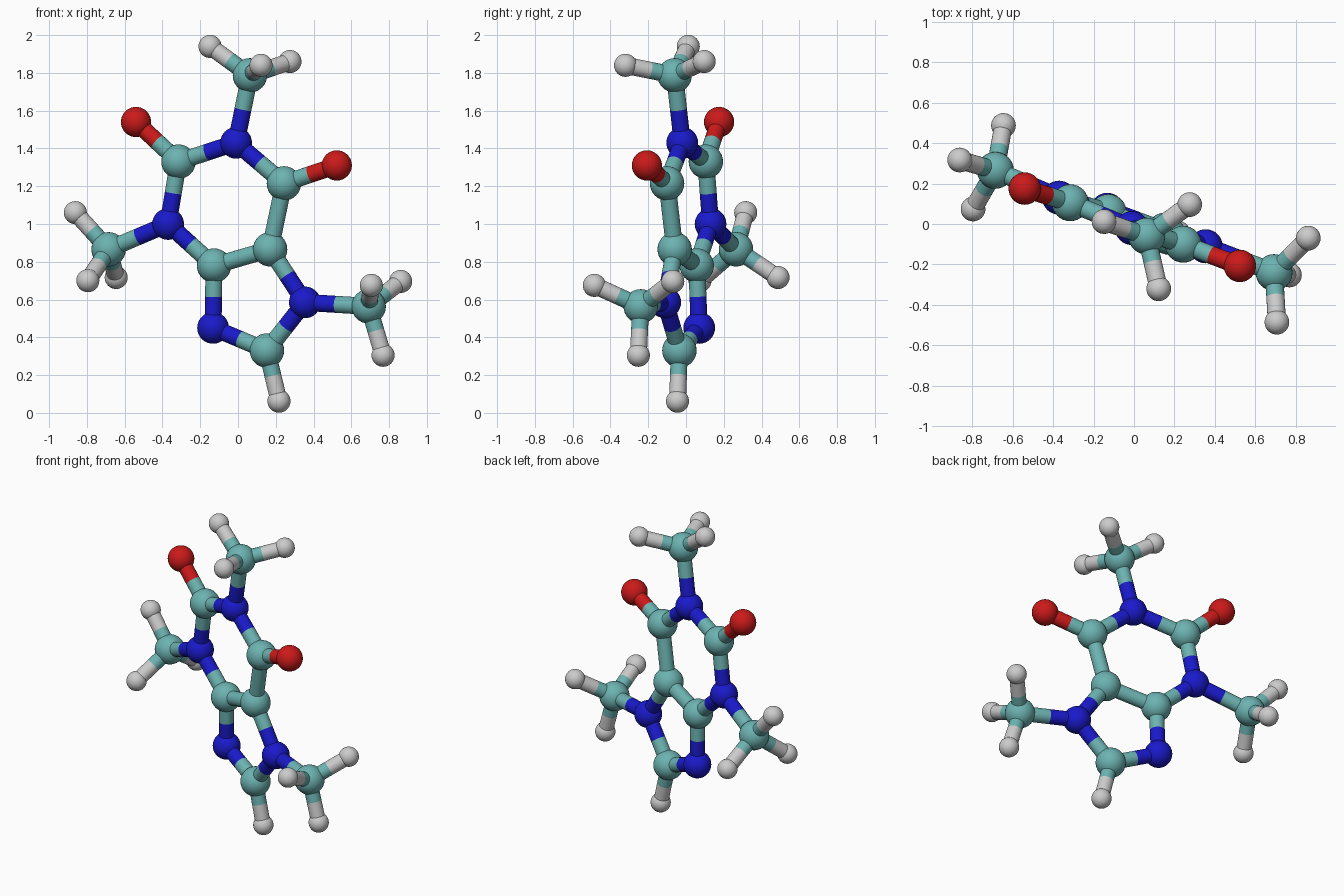
import bpy
from mathutils import Vector

if "Cube" in bpy.data.objects:
    bpy.data.objects.remove(bpy.data.objects["Cube"])

# Element styles: ball name, radius, colour (hydrogen stays plain grey)
STYLE = {
    "C": ("carbon", 0.091, (0.15, 0.45, 0.44, 1)),
    "N": ("nitrogen", 0.084, (0.01, 0.01, 0.60, 1)),
    "O": ("oxygen", 0.080, (0.60, 0.01, 0.01, 1)),
    "H": ("hydrogen", 0.061, None),
}
BOND_RADIUS = 0.045

# Atom centres; the first letter is the element
ATOMS = {
    # six-sided ring and its oxygens
    "N1": (-0.01, -0.02, 1.43), "C2": (-0.315, 0.105, 1.33),
    "N3": (-0.37, 0.13, 1.00), "C4": (-0.127, 0.057, 0.78),
    "C5": (0.17, -0.06, 0.866), "C6": (0.243, -0.10, 1.215),
    "O2": (-0.54, 0.175, 1.54), "O6": (0.523, -0.207, 1.31),
    # five-sided ring
    "N7": (0.354, -0.11, 0.585), "C8": (0.153, -0.035, 0.33),
    "N9": (-0.132, 0.07, 0.45), "H8": (0.217, -0.045, 0.062),
    # top end group
    "C10": (0.063, -0.06, 1.787), "H10a": (-0.148, 0.012, 1.94),
    "H10b": (0.275, 0.096, 1.86), "H10c": (0.122, -0.32, 1.84),
    # left end group
    "C11": (-0.685, 0.265, 0.866), "H11a": (-0.861, 0.316, 1.06),
    "H11b": (-0.795, 0.074, 0.70), "H11c": (-0.645, 0.487, 0.717),
    # right end group
    "C12": (0.692, -0.24, 0.564), "H12a": (0.861, -0.07, 0.696),
    "H12b": (0.706, -0.485, 0.675), "H12c": (0.768, -0.252, 0.305),
}
BONDS = """N1-C2 C2-N3 N3-C4 C4-C5 C5-C6 C6-N1 C2-O2 C6-O6
C5-N7 N7-C8 C8-N9 N9-C4 C8-H8 N1-C10 N3-C11 N7-C12""".split()
BONDS += [f"C{n}-H{n}{k}" for n in (10, 11, 12) for k in "abc"]

MATS = {}
for key, (name, _, colour) in STYLE.items():
    if colour:
        MATS[key] = bpy.data.materials.new(name + "_colour")
        MATS[key].diffuse_color = colour


def finish(name, element):
    obj = bpy.context.object
    obj.name = name
    if element in MATS:
        obj.data.materials.append(MATS[element])
    bpy.ops.object.shade_smooth_by_angle()


def half_bond(name, start, end, element):
    axis = end - start
    bpy.ops.mesh.primitive_cylinder_add(
        vertices=24, radius=BOND_RADIUS, depth=axis.length,
        location=(start + end) / 2,
        rotation=axis.to_track_quat("Z", "Y").to_euler())
    finish(name, element)


# Balls
for label, pos in ATOMS.items():
    name, radius, _ = STYLE[label[0]]
    bpy.ops.mesh.primitive_uv_sphere_add(
        segments=32, ring_count=16, radius=radius, location=pos)
    finish(f"{name}_ball_{label[1:]}", label[0])

# Two-tone rods, each half coloured like its ball
for bond in BONDS:
    a, b = bond.split("-")
    pa, pb = Vector(ATOMS[a]), Vector(ATOMS[b])
    mid = (pa + pb) / 2
    half_bond(f"rod_{a}_to_{b}_start", pa, mid, a[0])
    half_bond(f"rod_{a}_to_{b}_end", mid, pb, b[0])

for m in bpy.data.materials:
    if m.users and not m.is_grease_pencil:
        m.use_nodes = True
        m.node_tree.nodes["Principled BSDF"].inputs["Base Color"].default_value = m.diffuse_color
